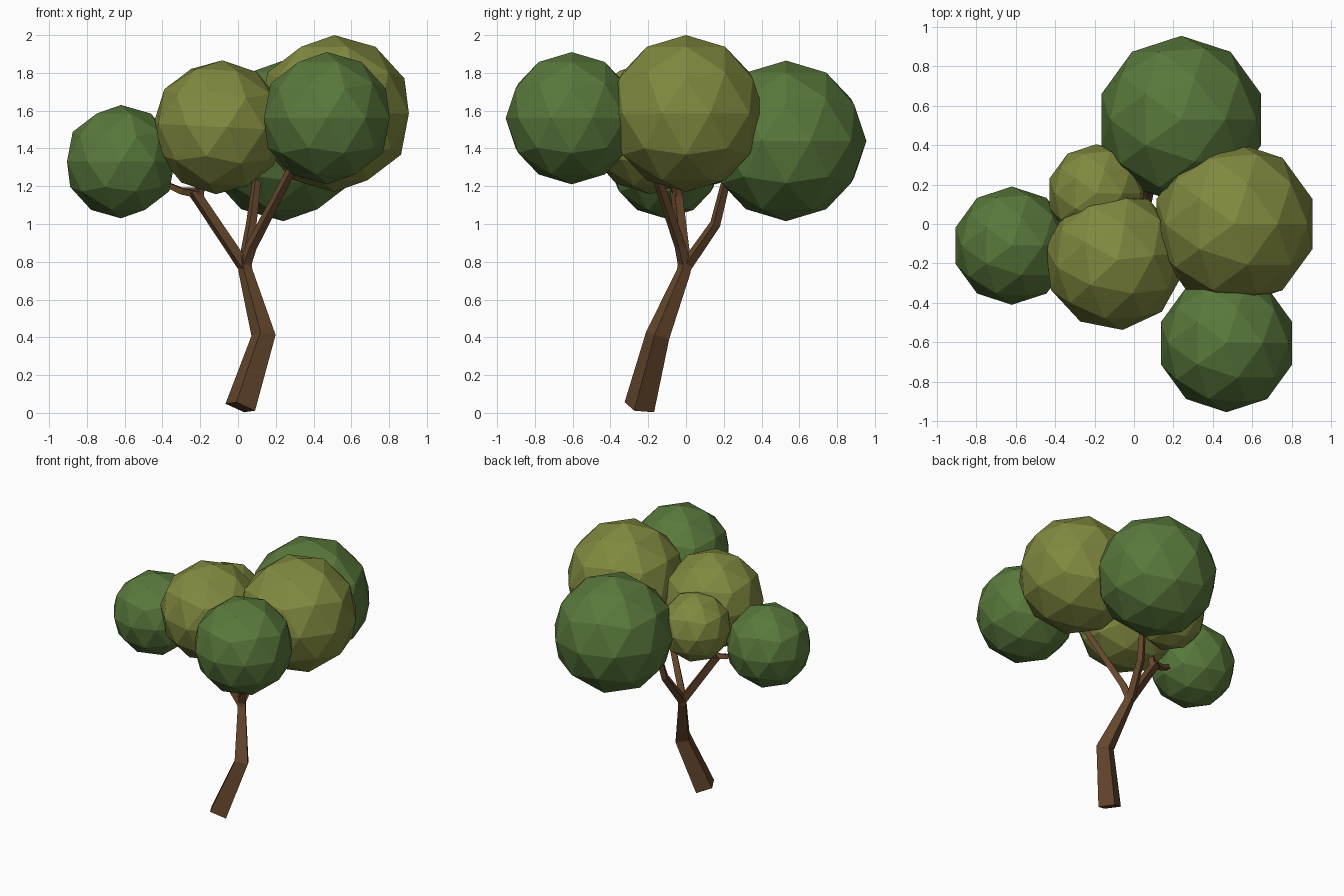
import bpy, bmesh, math
from mathutils import Vector

if "Cube" in bpy.data.objects:
    bpy.data.objects.remove(bpy.data.objects["Cube"])


def material(name, rgb):
    m = bpy.data.materials.new(name)
    m.diffuse_color = (*rgb, 1)
    m.use_nodes = True
    m.node_tree.nodes["Principled BSDF"].inputs["Base Color"].default_value = m.diffuse_color
    return m


BARK = material("bark", (0.13, 0.062, 0.026))
GREEN = material("leaf_green", (0.10, 0.19, 0.045))
OLIVE = material("leaf_olive", (0.22, 0.25, 0.05))


def add_object(name, bm, mat):
    bmesh.ops.recalc_face_normals(bm, faces=bm.faces)
    me = bpy.data.meshes.new(name)
    bm.to_mesh(me)
    bm.free()
    me.materials.append(mat)
    ob = bpy.data.objects.new(name, me)
    bpy.context.collection.objects.link(ob)
    return ob


def limb(name, path, turn=-15):
    """Square tapered tube through (x, y, z, half diagonal) points."""
    pts = [Vector(p[:3]) for p in path]
    bm = bmesh.new()
    rings = []
    for i, p in enumerate(pts):
        t = (pts[min(i + 1, len(pts) - 1)] - pts[max(i - 1, 0)]).normalized()
        a = math.radians(turn)
        u = Vector((math.cos(a), math.sin(a), 0))
        u = (u - t * t.dot(u)).normalized()
        v = t.cross(u)
        r = path[i][3]
        rings.append([bm.verts.new(p + d * r) for d in (u, v, -u, -v)])
    for a, b in zip(rings, rings[1:]):
        for k in range(4):
            n = (k + 1) % 4
            bm.faces.new((a[k], a[n], b[n], b[k]))
    bm.faces.new(rings[0])
    bm.faces.new(rings[-1])
    return add_object(name, bm, BARK)


def leaf_ball(name, centre, radius, mat, rot=(0, 0, 0)):
    bm = bmesh.new()
    bmesh.ops.create_icosphere(bm, subdivisions=2, radius=radius)
    ob = add_object(name, bm, mat)
    ob.location = centre
    ob.rotation_euler = rot


# Crooked trunk
limb("trunk", [(0.012, -0.247, 0.03, 0.085), (0.135, -0.15, 0.41, 0.066),
               (0.04, -0.012, 0.75, 0.038), (0.03, 0.0, 0.83, 0.038)])

# Main branches
limb("left_branch", [(0.035, -0.005, 0.77, 0.036), (-0.2, -0.045, 1.12, 0.033),
                     (-0.235, -0.05, 1.175, 0.036)])
limb("right_branch", [(0.03, -0.005, 0.77, 0.036), (0.07, -0.03, 0.88, 0.031),
                      (0.28, -0.165, 1.28, 0.026), (0.38, -0.25, 1.45, 0.02)])
limb("back_branch", [(0.03, -0.005, 0.77, 0.034), (0.07, 0.155, 1.0, 0.029),
                     (0.095, 0.205, 1.2, 0.025), (0.13, 0.28, 1.35, 0.02)])

# Twigs of the left branch
limb("left_twig", [(-0.21, -0.045, 1.165, 0.03), (-0.30, -0.06, 1.175, 0.023),
                   (-0.45, -0.085, 1.24, 0.018)])
limb("upper_twig", [(-0.21, -0.045, 1.13, 0.03), (-0.20, -0.05, 1.21, 0.025),
                    (-0.15, -0.1, 1.35, 0.02)])

# Foliage
leaf_ball("leaves_left", (-0.62, -0.11, 1.33), 0.30, GREEN)
leaf_ball("leaves_front", (0.47, -0.605, 1.56), 0.35, GREEN)
leaf_ball("leaves_back", (0.24, 0.53, 1.44), 0.425, GREEN)
leaf_ball("leaves_right", (0.51, 0.0, 1.585), 0.415, OLIVE)
leaf_ball("leaves_middle", (-0.10, -0.185, 1.512), 0.355, OLIVE, (0.0, 0.05, 0.12))
leaf_ball("leaves_small", (-0.19, 0.155, 1.46), 0.25, OLIVE)
